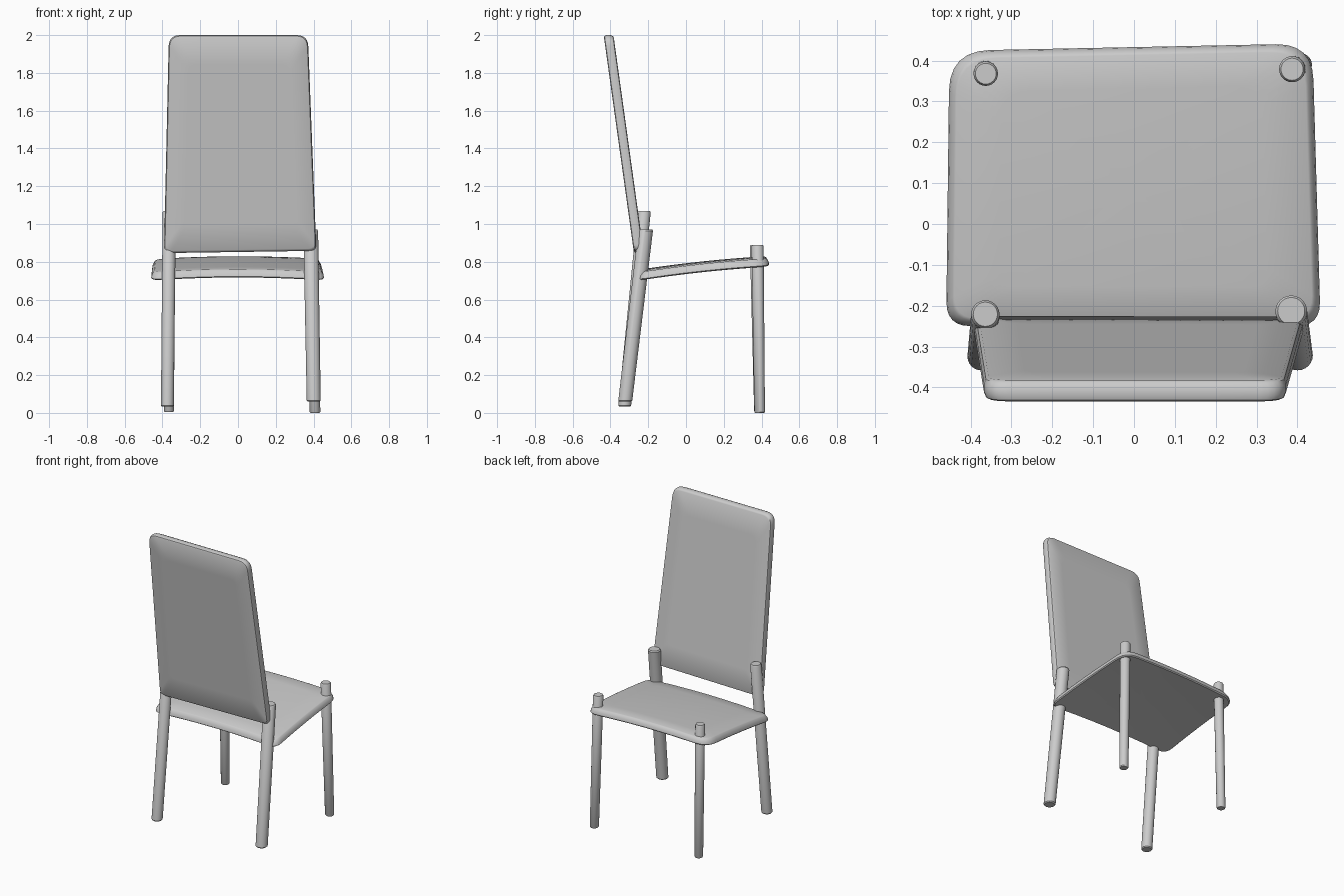
import bpy, bmesh, math
from mathutils import Vector

if "Cube" in bpy.data.objects:
    bpy.data.objects.remove(bpy.data.objects["Cube"])


def finish(name, bm, angle=35):
    bmesh.ops.recalc_face_normals(bm, faces=bm.faces)
    mesh = bpy.data.meshes.new(name)
    bm.to_mesh(mesh)
    bm.free()
    ob = bpy.data.objects.new(name, mesh)
    bpy.context.collection.objects.link(ob)
    bpy.ops.object.select_all(action='DESELECT')
    ob.select_set(True)
    bpy.context.view_layer.objects.active = ob
    bpy.ops.object.shade_smooth_by_angle(angle=math.radians(angle))
    return ob


def rounded(corners, radii, steps=6, edge=6):
    """Counter-clockwise outline with rounded corners and subdivided edges."""
    pts, n = [], len(corners)
    arcs = []
    for i in range(n):
        c = Vector(corners[i])
        a = c + (Vector(corners[i - 1]) - c).normalized() * radii[i]
        b = c + (Vector(corners[(i + 1) % n]) - c).normalized() * radii[i]
        arcs.append([a * (1 - t) ** 2 + c * 2 * t * (1 - t) + b * t * t
                     for t in [k / steps for k in range(steps + 1)]])
    for i in range(n):
        pts += arcs[i]
        p, q = arcs[i][-1], arcs[(i + 1) % n][0]
        pts += [p.lerp(q, k / edge) for k in range(1, edge)]
    return pts


def slab(name, outline, layers, place):
    """Loft rings (inset, height), closing both sides with concentric rings."""
    mid = sum(outline, Vector((0, 0))) / len(outline)
    half = Vector((max(abs(p.x - mid.x) for p in outline),
                   max(abs(p.y - mid.y) for p in outline)))
    bm = bmesh.new()

    def ring(inset, h, k=1.0):
        return [bm.verts.new(place(mid.x + (p.x - mid.x) * (1 - inset / half.x) * k,
                                   mid.y + (p.y - mid.y) * (1 - inset / half.y) * k, h))
                for p in outline]
    caps = (0.25, 0.5, 0.75)
    rings = [ring(*layers[0], k) for k in caps]
    rings += [ring(*l) for l in layers]
    rings += [ring(*layers[-1], k) for k in reversed(caps)]
    n = len(outline)
    for a, b in zip(rings, rings[1:]):
        for i in range(n):
            j = (i + 1) % n
            bm.faces.new((a[i], a[j], b[j], b[i]))
    for r, h in ((rings[0], layers[0][1]), (rings[-1], layers[-1][1])):
        c = bm.verts.new(place(mid.x, mid.y, h))
        for i in range(n):
            bm.faces.new((r[i], r[(i + 1) % n], c))
    return finish(name, bm)


def leg(name, bottom, top, r0, r1, sides=24):
    """Tapered post between two points with level, lightly eased ends."""
    b, t = Vector(bottom), Vector(top)
    bm = bmesh.new()
    rings = []
    for z, s in ((0, 0.85), (0.006, 1), (t.z - b.z - 0.008, 1), (t.z - b.z, 0.85)):
        f = z / (t.z - b.z)
        c, r = b.lerp(t, f), (r0 + (r1 - r0) * f) * s
        rings.append([bm.verts.new((c.x + r * math.cos(2 * math.pi * i / sides),
                                    c.y + r * math.sin(2 * math.pi * i / sides), c.z))
                      for i in range(sides)])
    for a, d in zip(rings, rings[1:]):
        for i in range(sides):
            j = (i + 1) % sides
            bm.faces.new((a[i], a[j], d[j], d[i]))
    bm.faces.new(rings[0])
    bm.faces.new(rings[-1])
    return finish(name, bm)


# Seat: rising towards +y, gently crowned, lower rim flared outwards
def on_seat(x, y, h):
    f = (y + 0.25) / 0.68
    z = 0.758 + 0.105 * f - 0.033 * f * f - 0.015 * (x / 0.45) ** 2
    return (x, y, z + h)


seat_outline = rounded([(-0.46, -0.25), (0.457, -0.25), (0.437, 0.442), (-0.452, 0.424)],
                       [0.06, 0.06, 0.09, 0.1])
slab("seat", seat_outline,
     [(0.006, -0.042), (0, -0.036), (0.003, -0.02), (0.014, -0.003), (0.02, 0)], on_seat)


# Backrest: tapering, reclined panel with eased rim
def on_back(x, z, h):
    return (x, -0.25 - 0.16 * (z - 0.85) / 1.15 + h, z)


back_outline = rounded([(-0.392, 0.846), (0.415, 0.858), (0.37, 2.0), (-0.366, 2.0)],
                       [0.035, 0.035, 0.06, 0.06])
slab("backrest", back_outline,
     [(0.012, -0.026), (0.005, -0.022), (0, -0.01), (0, 0.01), (0.005, 0.022), (0.012, 0.026)],
     on_back)

# Legs, poking through the seat
leg("backrest_leg_left", (-0.374, -0.325, 0.033), (-0.364, -0.221, 1.07), 0.034, 0.035)
leg("backrest_leg_right", (0.401, -0.322, 0.06), (0.385, -0.213, 0.972), 0.037, 0.039)
leg("seat_leg_left", (-0.366, 0.388, 0.005), (-0.363, 0.368, 0.89), 0.027, 0.030)
leg("seat_leg_right", (0.408, 0.390, 0.0), (0.387, 0.379, 0.89), 0.028, 0.032)
